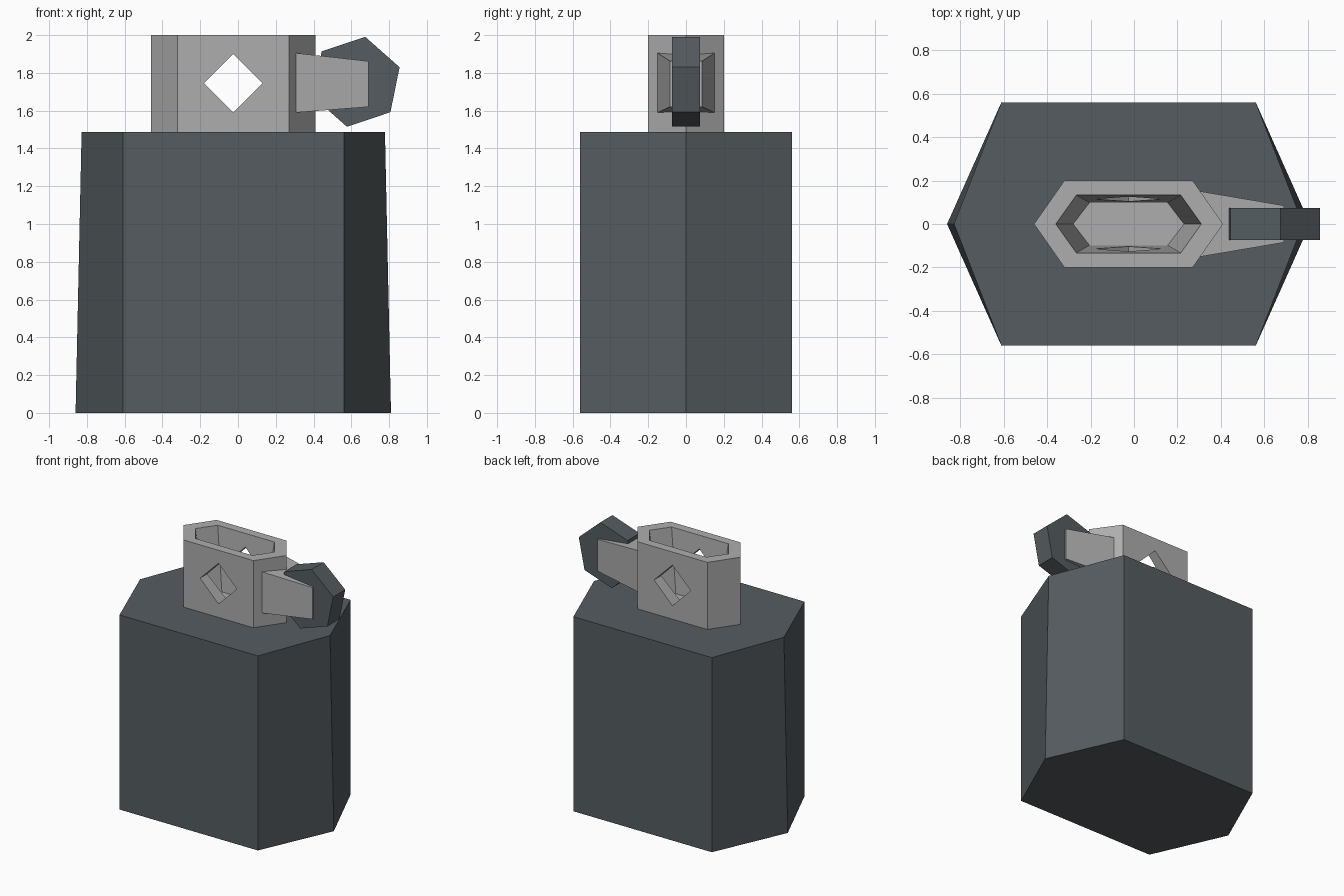
import bpy, bmesh, math
from mathutils import Vector

if "Cube" in bpy.data.objects:
    bpy.data.objects.remove(bpy.data.objects["Cube"])


def material(name, rgb):
    m = bpy.data.materials.new(name)
    m.diffuse_color = (*rgb, 1)
    m.use_nodes = True
    m.node_tree.nodes["Principled BSDF"].inputs["Base Color"].default_value = m.diffuse_color
    return m


slate = material("dark slate", (0.09, 0.107, 0.117))
steel = material("steel grey", (0.42, 0.42, 0.425))


def loft(name, rings, mat):
    """Closed flat-faced solid skinned between equal-sized rings."""
    bm = bmesh.new()
    loops = [[bm.verts.new(p) for p in r] for r in rings]
    n = len(loops[0])
    for a, b in zip(loops, loops[1:]):
        for i in range(n):
            j = (i + 1) % n
            bm.faces.new((a[i], a[j], b[j], b[i]))
    bm.faces.new(loops[0])
    bm.faces.new(loops[-1])
    bmesh.ops.recalc_face_normals(bm, faces=bm.faces[:])
    me = bpy.data.meshes.new(name)
    bm.to_mesh(me)
    bm.free()
    me.materials.append(mat)
    ob = bpy.data.objects.new(name, me)
    bpy.context.collection.objects.link(ob)
    return ob


CX = -0.025  # centre line of case and chimney


def hexagon(tip, corner, y, z):
    return [Vector((CX + px, py, z)) for px, py in
            ((tip, 0), (corner, y), (-corner, y), (-tip, 0), (-corner, -y), (corner, -y))]


def cut(target, cutter):
    mod = target.modifiers.new("cut", 'BOOLEAN')
    mod.operation = 'DIFFERENCE'
    mod.solver = 'EXACT'
    mod.object = cutter
    bpy.context.view_layer.objects.active = target
    bpy.ops.object.modifier_apply(modifier=mod.name)
    bpy.data.objects.remove(cutter)


# Case: stretched hexagon whose end tips draw in towards the top
loft("case", [hexagon(0.835, 0.585, 0.56, 0), hexagon(0.803, 0.585, 0.56, 1.487)], slate)

# Chimney with tapered well and a diamond hole through both sides
chimney = loft("chimney", [hexagon(0.435, 0.295, 0.2, 1.487),
                           hexagon(0.435, 0.295, 0.2, 2.0)], steel)
slope = 1.04  # continue the taper slightly above the rim for a clean cut
low, high = (0.255, 0.18, 0.098), (0.335, 0.24, 0.133)
over = [a + (b - a) * slope for a, b in zip(low, high)]
floor = 1.52
cut(chimney, loft("well_cutter", [hexagon(*low, floor),
                                  hexagon(*over, floor + (2.0 - floor) * slope)], steel))
r = 0.155
cut(chimney, loft("diamond_cutter",
                  [[(CX + dx, y, 1.745 + dz) for dx, dz in ((r, 0), (0, r), (-r, 0), (0, -r))]
                   for y in (-0.4, 0.4)], steel))


# Wheel bracket: tapered block on the chimney's right end
def rect(x, y, z0, z1):
    return [(x, -y, z0), (x, y, z0), (x, y, z1), (x, -y, z1)]


loft("wheel_bracket", [rect(0.307, 0.15, 1.59, 1.905), rect(0.69, 0.085, 1.62, 1.862)], steel)

# Striker wheel: tilted hexagon
loft("striker_wheel",
     [[(0.625 + 0.243 * math.cos(math.radians(18.5 + 60 * k)), y,
        1.753 + 0.243 * math.sin(math.radians(18.5 + 60 * k))) for k in range(6)]
      for y in (-0.073, 0.073)], slate)
